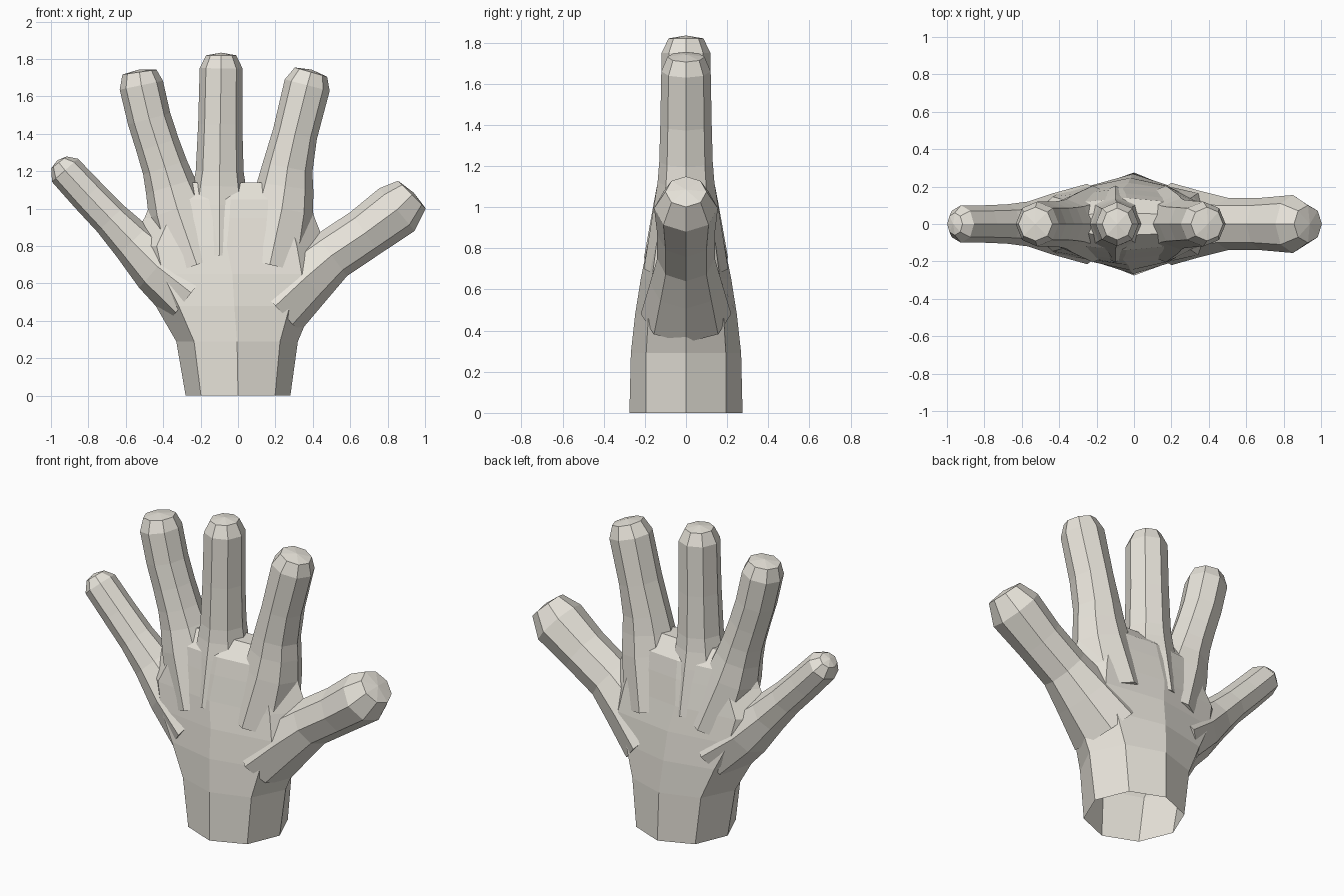
import bpy, bmesh, math
from mathutils import Vector

if "Cube" in bpy.data.objects:
    bpy.data.objects.remove(bpy.data.objects["Cube"])

SIDES = 8


def loft(name, rings, upright=False, poke=0.0, flat=1.0):
    """Closed 8-sided tube through rings of (x, z, half width, half depth)."""
    bm = bmesh.new()
    loops = []
    for i, (x, z, rx, ry) in enumerate(rings):
        a, b = rings[max(i - 1, 0)], rings[min(i + 1, len(rings) - 1)]
        t = Vector((b[0] - a[0], 0, b[1] - a[1])).normalized()
        side = Vector((1, 0, 0)) if upright else Vector((t.z, 0, -t.x))
        # palm sections get flatter towards the knuckles
        f = 1 + (flat - 1) * i / (len(rings) - 1)
        loop = []
        for k in range(SIDES):
            ang = 2 * math.pi * k / SIDES
            s = f if k % 2 else 1
            loop.append(bm.verts.new(Vector((x, 0, z)) + side * rx * math.cos(ang)
                                     + Vector((0, ry * math.sin(ang) * s, 0))))
        loops.append(loop)
    for lo, hi in zip(loops, loops[1:]):
        for k in range(SIDES):
            n = (k + 1) % SIDES
            bm.faces.new((lo[k], lo[n], hi[n], hi[k]))
    bm.faces.new(loops[0])
    tip = bm.faces.new(loops[-1])
    bmesh.ops.recalc_face_normals(bm, faces=bm.faces)
    if poke:
        bmesh.ops.poke(bm, faces=[tip], offset=poke)
    me = bpy.data.meshes.new(name)
    me.materials.append(skin)
    bm.to_mesh(me)
    bm.free()
    ob = bpy.data.objects.new(name, me)
    bpy.context.collection.objects.link(ob)
    return ob


# Pale plaster colour
skin = bpy.data.materials.new("plaster")
skin.diffuse_color = (.8, .77, .7, 1)
skin.use_nodes = True
skin.node_tree.nodes["Principled BSDF"].inputs["Base Color"].default_value = skin.diffuse_color

# Wrist and palm
hand = loft("hand", [
    (0, 0, .28, .275), (-.005, .29, .325, .268), (-.02, .48, .42, .247),
    (-.03, .65, .525, .22), (-.06, .8, .53, .19), (-.045, .95, .455, .162),
    (-.04, 1.05, .42, .14), (-.04, 1.14, .39, .06)], upright=True, flat=1.15)

# Digits: x, z, half width, half depth along each one, flared where they join the palm
digits = {
    "little_finger": [(-.25, .55, .19, .215), (-.43, .69, .15, .165), (-.565, .825, .117, .12),
                      (-.68, .945, .1, .105), (-.8, 1.07, .097, .1),
                      (-.925, 1.205, .093, .1), (-.958, 1.247, .052, .06)],
    "ring_finger": [(-.22, .7, .2, .205), (-.325, 1.0, .16, .155), (-.36, 1.12, .137, .133),
                    (-.39, 1.22, .123, .125), (-.43, 1.34, .118, .12), (-.475, 1.48, .117, .12),
                    (-.517, 1.66, .118, .12), (-.527, 1.73, .092, .09)],
    "middle_finger": [(-.1, .75, .17, .205), (-.1, 1.02, .16, .157), (-.1, 1.12, .142, .138),
                      (-.098, 1.2, .128, .13), (-.095, 1.45, .118, .122),
                      (-.09, 1.75, .115, .118), (-.09, 1.82, .08, .085)],
    "index_finger": [(.17, .7, .2, .205), (.235, 1.0, .17, .157), (.252, 1.12, .152, .138),
                     (.265, 1.22, .135, .13), (.305, 1.4, .12, .125),
                     (.37, 1.66, .124, .12), (.39, 1.73, .09, .09)],
    "thumb": [(.2, .48, .19, .22), (.36, .63, .165, .175), (.5, .75, .138, .14),
              (.68, .87, .137, .14), (.85, .995, .148, .155), (.93, 1.075, .105, .1)],
}

# Weld digits onto the palm
for name, rings in digits.items():
    d = loft(name, rings, poke=.014)
    m = hand.modifiers.new(name, 'BOOLEAN')
    m.operation, m.solver, m.object = 'UNION', 'EXACT', d
    bpy.context.view_layer.objects.active = hand
    bpy.ops.object.modifier_apply(modifier=m.name)
    bpy.data.objects.remove(d, do_unlink=True)

# Open wrist
bm = bmesh.new()
bm.from_mesh(hand.data)
bottom = [f for f in bm.faces if all(v.co.z < .001 for v in f.verts)]
bmesh.ops.delete(bm, geom=bottom, context='FACES_ONLY')
bm.to_mesh(hand.data)
bm.free()
